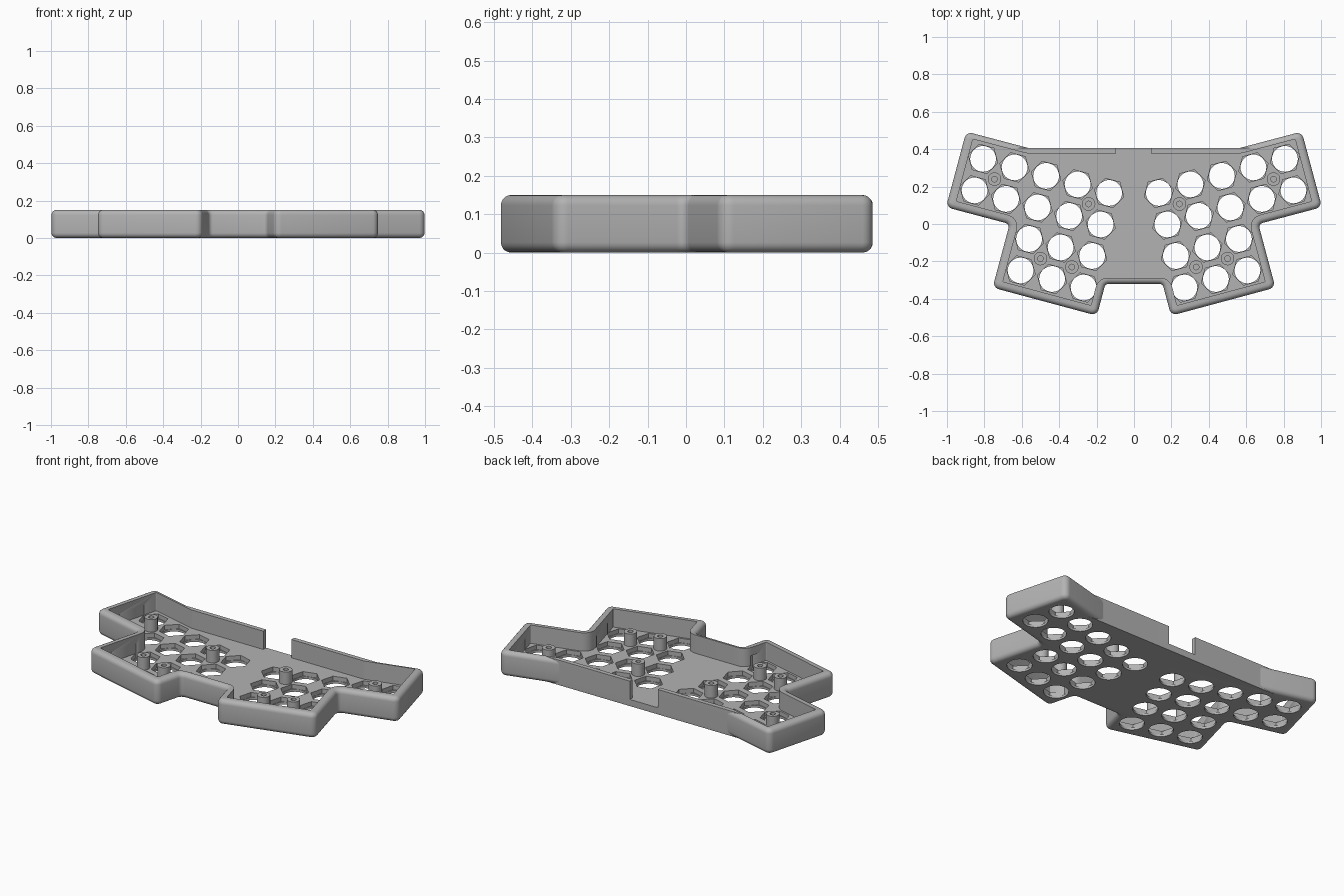
import bpy, bmesh, math
from mathutils import Vector

if "Cube" in bpy.data.objects:
    bpy.data.objects.remove(bpy.data.objects["Cube"])

HEIGHT, FLOOR, FILLET, CORNER = 0.15, 0.04, 0.027, 0.035

grey = bpy.data.materials.new("plain grey")
grey.diffuse_color = (0.45, 0.45, 0.45, 1)
grey.use_nodes = True
grey.node_tree.nodes["Principled BSDF"].inputs["Base Color"].default_value = grey.diffuse_color

# Right half of the outline, clockwise from the back: x, y, then fillet weight
# and wall thickness of the edge that leaves each corner
HALF = [(0.56, 0.405, 1, 0.03), (0.897, 0.494, 1, 0.045), (1.005, 0.09, 1, 0.045),
        (0.665, 0.0, 1, 0.045), (0.756, -0.34, 1, 0.045), (0.198, -0.49, 1, 0.045),
        (0.153, -0.32, 1, 0.032)]
points = [Vector(p[:2]) for p in HALF] + [Vector((-p[0], p[1])) for p in reversed(HALF)]
right_edges = [p[2:] for p in HALF]
edges = right_edges + list(reversed(right_edges[:-1])) + [(0, 0.027)]


def offset_outline(dists, inset):
    """Move every edge inwards by its own distance, then round the corners."""
    n, ring = len(points), []
    dirs = [(points[(i + 1) % n] - points[i]).normalized() for i in range(n)]
    for i in range(n):
        a, b = dirs[i - 1], dirs[i]
        na, nb = Vector((a.y, -a.x)), Vector((b.y, -b.x))  # inward normals
        cross = a.x * b.y - a.y * b.x
        da, db = dists[i - 1], dists[i]
        pa, pb = points[i] + na * da, points[i] + nb * db
        d = pb - pa
        corner = pa + a * ((d.x * b.y - d.y * b.x) / cross)
        radius = max(CORNER - inset, 0.006) if cross < 0 else CORNER * 0.7 + inset
        turn = math.acos(max(-1, min(1, a.dot(b))))
        t = radius * math.tan(turn / 2)
        start = corner - a * t
        side = 1 if cross < 0 else -1
        centre = start + na * radius * side
        for k in range(7):
            ang = -side * turn * k / 6
            v = start - centre
            c, s = math.cos(ang), math.sin(ang)
            ring.append(centre + Vector((v.x * c - v.y * s, v.x * s + v.y * c)))
    return ring


def finish(bm, name):
    bmesh.ops.recalc_face_normals(bm, faces=bm.faces)
    mesh = bpy.data.meshes.new(name)
    bm.to_mesh(mesh)
    bm.free()
    ob = bpy.data.objects.new(name, mesh)
    bpy.context.collection.objects.link(ob)
    ob.data.materials.append(grey)
    return ob


def smooth(ob):
    bpy.ops.object.select_all(action='DESELECT')
    ob.select_set(True)
    bpy.context.view_layer.objects.active = ob
    bpy.ops.object.shade_smooth_by_angle(angle=math.radians(32))


# Tray shell: stacked rings from the bottom edge, up the wall and down to the floor
steps = [math.pi / 2 * k / 5 for k in range(6)]
levels = [(FILLET * (1 - math.sin(a)), FILLET * (1 - math.cos(a))) for a in steps]
rings = []
for inset, z in levels:
    rings.append((offset_outline([inset * e[0] for e in edges], inset), z))
for inset, z in reversed(levels):
    rings.append((offset_outline([inset * e[0] for e in edges], inset), HEIGHT - z))
inner = offset_outline([e[1] for e in edges], 0.04)
rings += [(inner, HEIGHT), (inner, FLOOR)]

bm = bmesh.new()
loops = [[bm.verts.new((p.x, p.y, z)) for p in ring] for ring, z in rings]
for lo, hi in zip(loops, loops[1:]):
    for i in range(len(lo)):
        j = (i + 1) % len(lo)
        bm.faces.new((lo[i], lo[j], hi[j], hi[i]))
bm.faces.new(loops[0])
bm.faces.new(loops[-1])
tray = finish(bm, "tray")


def prism(bm, x, y, radius, z0, z1, sides, turn=0.0):
    ring = [(x + radius * math.cos(turn + math.tau * k / sides),
             y + radius * math.sin(turn + math.tau * k / sides)) for k in range(sides)]
    low = [bm.verts.new((px, py, z0)) for px, py in ring]
    high = [bm.verts.new((px, py, z1)) for px, py in ring]
    bm.faces.new(low[::-1])
    bm.faces.new(high)
    for i in range(sides):
        j = (i + 1) % sides
        bm.faces.new((low[i], low[j], high[j], high[i]))


# Key positions on the tilted grid: two long rows and two short rows per side
keys = []
for row in range(4):
    for col in range(0 if row < 2 else 2, 5):
        x = 0.807 + 0.0455 * row - 0.1685 * col
        y = 0.348 - 0.1685 * row - 0.0455 * col
        keys += [(x, y, 1), (-x, y, -1)]

# Cutters: round key holes, six-sided recesses above them, cable notch at the back
round_bm, hex_bm, notch_bm = bmesh.new(), bmesh.new(), bmesh.new()
for x, y, side in keys:
    prism(round_bm, x, y, 0.069, -0.05, 0.1, 32)
    prism(hex_bm, x, y, 0.081, 0.014, 0.1, 6, side * math.radians(15))
prism(notch_bm, -0.003, 0.405, 0.093 * math.sqrt(2), FLOOR, 0.3, 4, math.pi / 4)
for bm, name in ((round_bm, "key_hole_cutter"), (hex_bm, "recess_cutter"),
                 (notch_bm, "cable_notch_cutter")):
    cutter = finish(bm, name)
    mod = tray.modifiers.new(name, 'BOOLEAN')
    mod.operation, mod.solver, mod.object = 'DIFFERENCE', 'EXACT', cutter
    bpy.context.view_layer.objects.active = tray
    bpy.ops.object.modifier_apply(modifier=mod.name)
    bpy.data.objects.remove(cutter)
smooth(tray)

# Hollow screw posts standing on the floor
PROFILE = [(0.015, FLOOR - 0.002), (0.015, 0.115), (0.036, 0.115), (0.036, FLOOR - 0.002)]
for n, (x, y) in enumerate([(0.746, 0.24), (0.243, 0.107), (0.5, -0.185), (0.332, -0.23)]):
    for side, label in ((1, "right"), (-1, "left")):
        bm = bmesh.new()
        loops = [[bm.verts.new((side * x + r * math.cos(math.tau * k / 28),
                                y + r * math.sin(math.tau * k / 28), z)) for k in range(28)]
                 for r, z in PROFILE]
        for lo, hi in zip(loops, loops[1:] + loops[:1]):
            for i in range(28):
                j = (i + 1) % 28
                bm.faces.new((lo[i], lo[j], hi[j], hi[i]))
        smooth(finish(bm, f"screw_post_{label}_{n + 1}"))
